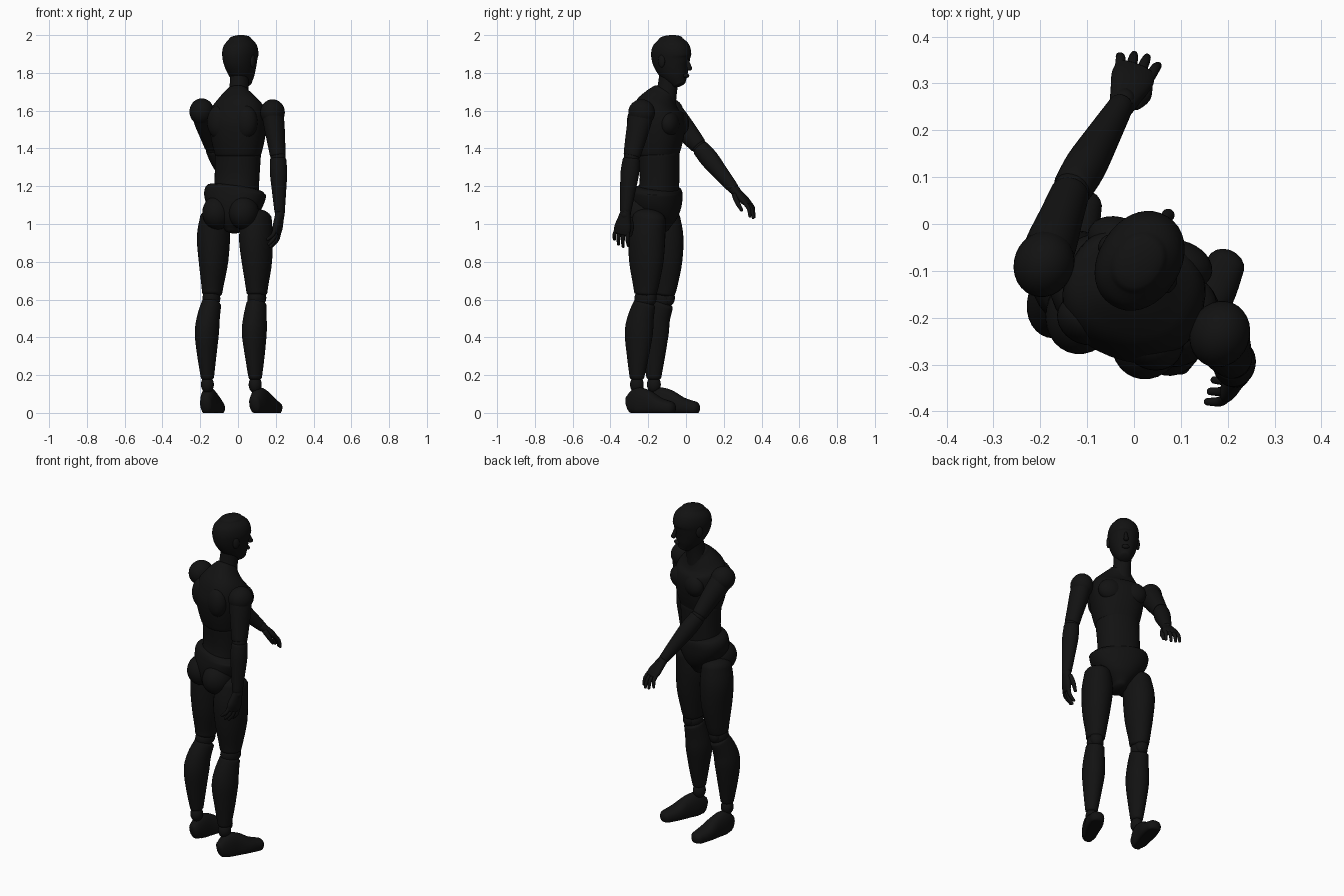
import bpy, bmesh, math
from mathutils import Vector as V

if "Cube" in bpy.data.objects:
    bpy.data.objects.remove(bpy.data.objects["Cube"])

black = bpy.data.materials.new("matte_black")
black.diffuse_color = (0.006, 0.006, 0.006, 1)
black.use_nodes = True
black.node_tree.nodes["Principled BSDF"].inputs["Base Color"].default_value = black.diffuse_color


def axes(deg):
    """lateral (figure's right) and forward vectors for a heading from +y to +x"""
    a = math.radians(deg)
    return V((math.cos(a), -math.sin(a), 0)), V((math.sin(a), math.cos(a), 0))


def finish(name, bm):
    bmesh.ops.recalc_face_normals(bm, faces=bm.faces)
    me = bpy.data.meshes.new(name)
    bm.to_mesh(me)
    bm.free()
    for p in me.polygons:
        p.use_smooth = True
    me.materials.append(black)
    ob = bpy.data.objects.new(name, me)
    bpy.context.collection.objects.link(ob)
    return ob


def spline(rows, k=4):
    """Catmull-Rom through rows of (x, y, z, half width, half depth)"""
    out = []
    for i in range(len(rows) - 1):
        p = [rows[max(i - 1, 0)], rows[i], rows[i + 1], rows[min(i + 2, len(rows) - 1)]]
        for j in range(k):
            t = j / k
            out.append([0.5 * (2 * b + (c - a) * t + (2 * a - 5 * b + 4 * c - d) * t * t
                        + (3 * b - a - 3 * c + d) * t ** 3) for a, b, c, d in zip(*p)])
    return out + [list(rows[-1])]


def loft(name, rows, lateral, caps=(0.03, 0.03), p=2.0, n=28):
    """smooth tube of elliptical rings with domed ends"""
    rows = spline(rows)
    rings = []
    last = len(rows) - 1
    for i, r in enumerate(rows):
        t = (V(rows[min(i + 1, last)][:3]) - V(rows[max(i - 1, 0)][:3])).normalized()
        c = V(r[:3])
        dome = [math.radians(q) for q in (15, 35, 55, 75, 88)]
        if i == 0:
            rings += [(c - t * caps[0] * math.sin(q), t, r[3] * math.cos(q), r[4] * math.cos(q)) for q in dome[::-1]]
        rings.append((c, t, r[3], r[4]))
        if i == last:
            rings += [(c + t * caps[1] * math.sin(q), t, r[3] * math.cos(q), r[4] * math.cos(q)) for q in dome]
    bm = bmesh.new()
    loops = []
    for c, t, a, b in rings:
        u = (lateral - t * lateral.dot(t)).normalized()
        w = t.cross(u)
        loop = []
        for k in range(n):
            q = 2 * math.pi * k / n
            x, y = [math.copysign(abs(f) ** (2 / p), f) for f in (math.cos(q), math.sin(q))]
            co = c + u * a * x + w * b * y
            co.z = max(co.z, 0)
            loop.append(bm.verts.new(co))
        loops.append(loop)
    for A, B in zip(loops, loops[1:]):
        for k in range(n):
            bm.faces.new((A[k], A[(k + 1) % n], B[(k + 1) % n], B[k]))
    bm.faces.new(loops[0])
    bm.faces.new(loops[-1])
    return finish(name, bm)


def ball(name, c, size, deg=21):
    bm = bmesh.new()
    bmesh.ops.create_uvsphere(bm, u_segments=28, v_segments=16, radius=1)
    ob = finish(name, bm)
    ob.location, ob.scale = c, size
    ob.rotation_euler.z = -math.radians(deg)
    return ob


R, F = axes(21)

# torso: chest, abdomen, pelvis
loft("chest", [(0, -.15, 1.37, .122, .11), (0, -.15, 1.45, .14, .132), (0, -.15, 1.54, .15, .142),
               (0, -.15, 1.61, .142, .122), (0, -.135, 1.66, .1, .09), (.002, -.115, 1.70, .058, .062)],
     R, (.03, .02), 2.3, 40)
loft("abdomen", [(-.01, -.145, 1.16, .12, .105), (-.005, -.14, 1.25, .119, .1), (0, -.145, 1.38, .122, .108)],
     R, (.03, .02), 2.2, 36)
loft("pelvis", [(-.02, -.16, .975, .045, .075), (-.02, -.16, 1.03, .1, .11), (-.017, -.155, 1.1, .15, .125),
                (-.015, -.15, 1.16, .168, .122), (-.012, -.148, 1.185, .155, .115)], R, (.025, .02), 2.2, 36)
for side, s in (("left", -1), ("right", 1)):
    c = V((-.018, -.16, 1.06)) + R * .075 * s - F * .06
    ball(side + "_buttock", c, (.078, .09, .09))
    ball(side + "_pectoral", V((0, -.15, 1.53)) + R * .07 * s + F * .095, (.07, .05, .065))
    ball(side + "_shoulder_blade", V((0, -.15, 1.54)) + R * .075 * s - F * .085, (.065, .055, .09))

# neck and head
HR, HF = axes(32)
loft("neck", [(0, -.115, 1.63, .062, .062), (.004, -.1, 1.71, .05, .054), (.01, -.085, 1.8, .05, .056)], R)
head_c = V((.013, -.077, 0))
loft("head", [(*(head_c + HF * o + V((0, 0, z))), a, b) for z, o, a, b in (
    (1.742, .05, .034, .036), (1.775, .034, .055, .063), (1.82, .014, .072, .09), (1.87, 0, .083, .108),
    (1.91, -.002, .087, .111), (1.95, -.004, .078, .098), (1.98, -.006, .054, .066))], HR, (.012, .02), 2.1, 36)
nose = head_c + HF * .105
loft("nose", [(*(nose - HF * .005 + V((0, 0, 1.865))), .008, .008),
              (*(nose + HF * .008 + V((0, 0, 1.822))), .014, .014)], HR, (.01, .01), n=16)
ball("lips", head_c + HF * .093 + V((0, 0, 1.785)), (.022, .012, .012), 32)
for side, s in (("left", -1), ("right", 1)):
    ball(side + "_ear", head_c + HR * .083 * s - HF * .01 + V((0, 0, 1.862)), (.011, .02, .034), 32)

# legs: shared ring sizes, separate centre lines
THIGH = ((1.03, .076, .09), (.93, .087, .1), (.8, .077, .094), (.68, .059, .072), (.635, .053, .062))
SHIN = ((.575, .052, .06), (.5, .06, .072), (.42, .063, .077), (.3, .05, .06), (.19, .035, .04))
LEGS = {
    "right": (27, [(.1, -.195), (.095, -.207), (.1, -.21), (.1, -.212), (.1, -.215)],
              [(.098, -.22), (.09, -.24), (.086, -.25), (.089, -.255), (.091, -.26)], (.08, -.315)),
    "left": (15, [(-.125, -.12), (-.13, -.113), (-.13, -.113), (-.135, -.115), (-.137, -.12)],
             [(-.141, -.125), (-.157, -.155), (-.165, -.168), (-.165, -.17), (-.162, -.17)], (-.175, -.205))}
for side, (deg, top, low, heel) in LEGS.items():
    r, f = axes(deg)
    loft(side + "_thigh", [(*c, *q) for c, q in zip(top, THIGH)], r, (.05, .02))
    loft(side + "_shin", [(*c, *q) for c, q in zip(low, SHIN)], r, (.02, .02))
    knee = V((*low[0], .605))
    ball(side + "_knee", knee, (.047, .055, .055), deg)
    ball(side + "_kneecap", knee + f * .035 + V((0, 0, .005)), (.037, .032, .045), deg)
    ball(side + "_ankle", (*low[-1], .15), (.034, .037, .045), deg)
    h = V((*heel, 0))
    loft(side + "_foot", [(*(h + f * s + V((0, 0, z))), a, b) for s, z, a, b in (
        (.022, .045, .032, .05), (.065, .055, .04, .078), (.12, .05, .043, .072),
        (.19, .035, .05, .048), (.255, .025, .041, .037))], r, (.02, .033), 2.3)


def hand(side, wrist, d, thumb, palm):
    """palm, four fingers and a thumb; d points to the fingertips"""
    d = d.normalized()
    thumb = (thumb - d * thumb.dot(d)).normalized()
    palm = (palm - d * palm.dot(d) - thumb * palm.dot(thumb)).normalized()
    loft(side + "_palm", [(*(wrist + d * s), a, b) for s, a, b in (
        (-.02, .026, .024), (.025, .036, .022), (.07, .046, .021), (.1, .043, .016))], thumb, (.01, .01), 2.3)
    for i, ln in enumerate((.078, .09, .083, .062)):
        k = wrist + d * .09 + thumb * (.033 - .022 * i)
        spread = thumb * (.008 - .006 * i)
        loft(f"{side}_finger_{i + 1}", [(*k, .0115, .0115),
             (*(k + d * ln * .5 + spread * .6 + palm * .005), .0105, .0105),
             (*(k + d * ln * .93 + spread + palm * .028), .008, .008)], thumb, (.008, .008), n=14)
    k = wrist + d * .02 + thumb * .024 + palm * .012
    loft(side + "_thumb", [(*k, .017, .016), (*(k + d * .04 + thumb * .014 + palm * .014), .014, .013),
         (*(k + d * .085 + thumb * .014 + palm * .026), .009, .009)], thumb, (.01, .009), n=14)


# arms: the left reaches forward, the right hangs
ARMS = {"left": [V(c) for c in ((-.192, -.085, 1.595), (-.135, .07, 1.41), (-.022, .262, 1.175))],
        "right": [V(c) for c in ((.183, -.235, 1.59), (.212, -.288, 1.355), (.221, -.322, 1.05))]}
for side, (sh, el, wr) in ARMS.items():
    ball(side + "_shoulder", sh, (.064, .072, .07))
    loft(side + "_upper_arm", [(*sh.lerp(el, t), a, b) for t, a, b in (
        (.05, .055, .066), (.3, .054, .063), (.65, .047, .055), (.95, .042, .046))], R, (.05, .02))
    ball(side + "_elbow", el, (.04, .042, .042))
    loft(side + "_forearm", [(*el.lerp(wr, t), a, b) for t, a, b in (
        (.05, .043, .046), (.28, .045, .05), (.6, .037, .041), (.95, .027, .03))], R, (.02, .01))
    ball(side + "_wrist", wr, (.026, .028, .028))

hand("left", ARMS["left"][2], V((.05, .13, -.135)), R, V((0, -.5, -1)))
hand("right", ARMS["right"][2], V((-.03, -.035, -.18)), F, -R)
